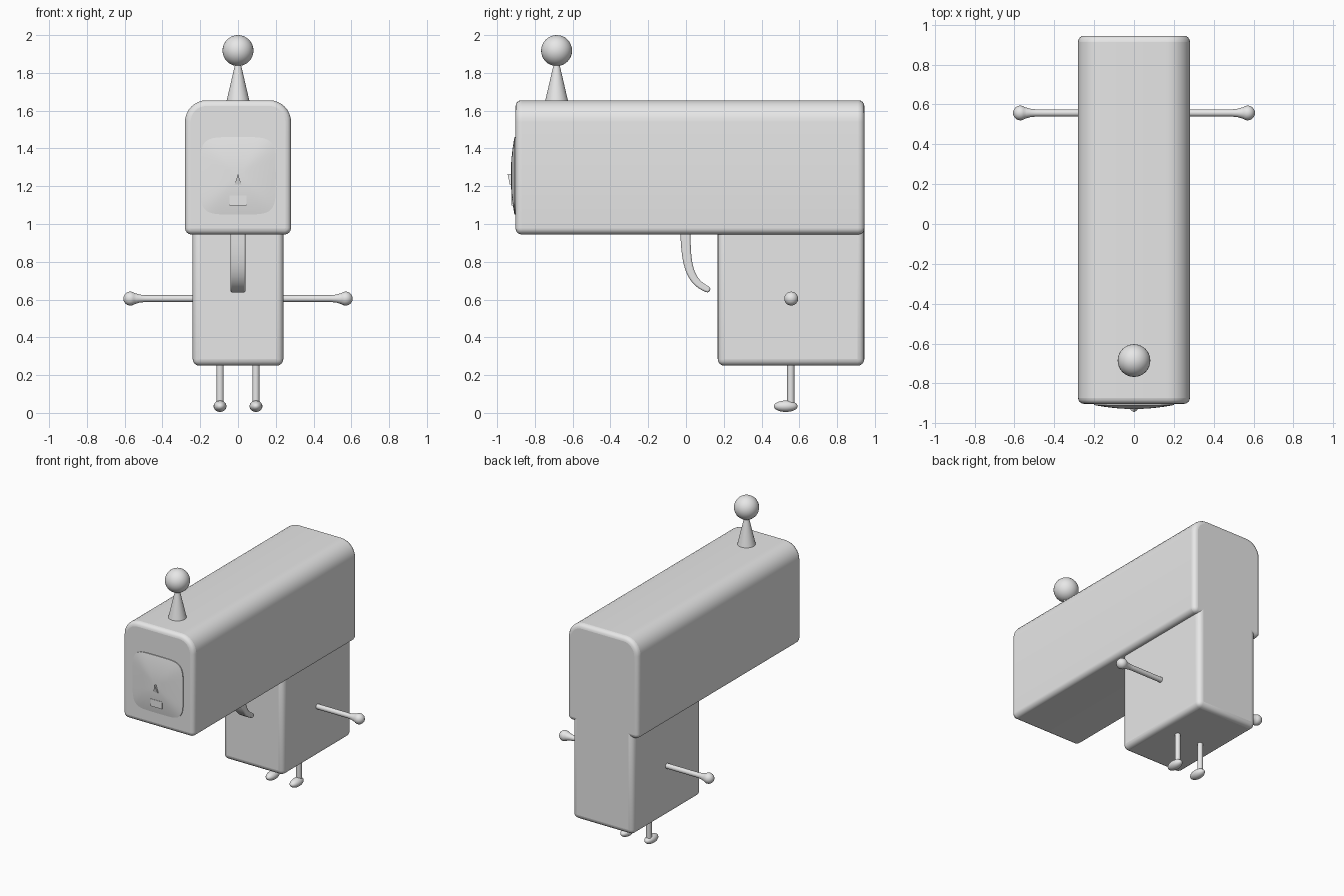
import bpy, bmesh, math
from mathutils import Matrix, Vector

cube = bpy.data.objects.get("Cube")
if cube:
    bpy.data.objects.remove(cube, do_unlink=True)

GREY = (0.8, 0.8, 0.8, 1)
mat = bpy.data.materials.new("plain_grey")
mat.use_nodes = True
mat.diffuse_color = GREY
mat.node_tree.nodes["Principled BSDF"].inputs["Base Color"].default_value = GREY


def finish(name, bm, bevel=0, segments=4, angle=40):
    """Turn a bmesh into a smooth shaded object, with optional rounded edges."""
    bmesh.ops.recalc_face_normals(bm, faces=bm.faces)
    mesh = bpy.data.meshes.new(name)
    bm.to_mesh(mesh)
    bm.free()
    mesh.materials.append(mat)
    obj = bpy.data.objects.new(name, mesh)
    bpy.context.collection.objects.link(obj)
    if bevel:
        mod = obj.modifiers.new("rounded_edges", 'BEVEL')
        mod.width, mod.segments = bevel, segments
        mod.limit_method, mod.angle_limit = 'ANGLE', math.radians(50)
    bpy.ops.object.select_all(action='DESELECT')
    obj.select_set(True)
    bpy.context.view_layer.objects.active = obj
    bpy.ops.object.shade_smooth_by_angle(angle=math.radians(angle))
    return obj


def prism(name, outline, offset, **kw):
    """Extrude a closed 3D outline along an offset vector."""
    bm = bmesh.new()
    face = bm.faces.new([bm.verts.new(p) for p in outline])
    out = bmesh.ops.extrude_face_region(bm, geom=[face])
    moved = [v for v in out["geom"] if isinstance(v, bmesh.types.BMVert)]
    bmesh.ops.translate(bm, verts=moved, vec=offset)
    return finish(name, bm, **kw)


def box(name, low, high, **kw):
    (x0, y0, z0), (x1, y1, z1) = low, high
    return prism(name, [(x0, y0, z0), (x1, y0, z0), (x1, y1, z0), (x0, y1, z0)],
                 (0, 0, z1 - z0), **kw)


def lathe(name, profile, matrix, steps=32):
    """Revolve (radius, height) pairs about local z, then place the part."""
    bm = bmesh.new()
    verts = [bm.verts.new((r, 0, h)) for r, h in profile]
    edges = [bm.edges.new(pair) for pair in zip(verts, verts[1:])]
    bmesh.ops.spin(bm, geom=verts + edges, axis=(0, 0, 1), cent=(0, 0, 0),
                   angle=math.tau, steps=steps, use_duplicate=False)
    bmesh.ops.remove_doubles(bm, verts=bm.verts, dist=1e-5)
    bmesh.ops.transform(bm, matrix=matrix, verts=bm.verts)
    return finish(name, bm)


def ball(name, centre, size):
    bm = bmesh.new()
    bmesh.ops.create_uvsphere(bm, u_segments=32, v_segments=16, radius=1,
                              matrix=Matrix.Translation(centre) @ Matrix.Diagonal((*size, 1)))
    return finish(name, bm)


# Long head: rounded section with softer top corners, run from front to back
section = []
for cx, cz, r, start in ((1, 1.655, 0.115, 0), (-1, 1.655, 0.115, 90),
                         (-1, 0.945, 0.035, 180), (1, 0.945, 0.035, 270)):
    inward = -1 if cz > 1 else 1
    for i in range(9):
        a = math.radians(start + 90 * i / 8)
        section.append((cx * (0.281 - r) + r * math.cos(a), -0.902,
                        cz + inward * r + r * math.sin(a)))
prism("head", section, (0, 1.846, 0), bevel=0.03)

# Body under the rear of the head
box("body", (-0.24, 0.168, 0.25), (0.24, 0.944, 1.05), bevel=0.035)

# Domed face plate made of shrinking rounded squares
bm = bmesh.new()
rings = []
for scale, y in [(1, -0.89)] + [(s, -0.908 - 0.02 * (1 - s * s)) for s in (1, 0.9, 0.7, 0.45, 0.2)]:
    ring = []
    for i in range(48):
        a = math.tau * i / 48
        c, s = math.cos(a), math.sin(a)
        x = math.copysign(abs(c) ** 0.4, c) * 0.2
        z = math.copysign(abs(s) ** 0.4, s) * 0.205
        ring.append(bm.verts.new((x * scale, y, 1.255 + z * scale)))
    rings.append(ring)
for a, b in zip(rings, rings[1:]):
    for i in range(48):
        j = (i + 1) % 48
        bm.faces.new((a[i], a[j], b[j], b[i]))
bm.faces.new(rings[-1])
finish("face_plate", bm)

# Nose wedge and mouth plate
prism("nose", [(-0.018, -0.933, 1.21), (0.018, -0.933, 1.21), (0, -0.945, 1.265)],
      (0, 0.022, 0))
box("mouth", (-0.045, -0.925, 1.098), (0.045, -0.916, 1.15))

# Curved tapering hook in front of the body
p0, p1, p2, p3 = (Vector(p) for p in ((-0.003, 1), (-0.003, 0.8), (0.01, 0.7), (0.112, 0.655)))
front_side, back_side = [], []
for i in range(17):
    t = i / 16
    u = 1 - t
    point = p0 * u**3 + p1 * 3 * u * u * t + p2 * 3 * u * t * t + p3 * t**3
    tangent = ((p1 - p0) * u * u + (p2 - p1) * 2 * u * t + (p3 - p2) * t * t).normalized()
    normal = Vector((-tangent.y, tangent.x)) * (0.028 - 0.011 * t)
    front_side.append(point - normal)
    back_side.append(point + normal)
tip = [p3 + tangent * 0.017 * math.sin(a) - normal * math.cos(a)
       for a in (math.pi * k / 6 for k in range(1, 6))]
outline = front_side + tip + back_side[::-1]
prism("hook", [(-0.04, p.x, p.y) for p in outline], (0.08, 0, 0), bevel=0.008, segments=2)

# Antenna: cone with a ball on top
lathe("antenna_cone", [(0, 0), (0.062, 0), (0.012, 0.215), (0, 0.215)],
      Matrix.Translation((0, -0.685, 1.645)))
ball("antenna_ball", (0, -0.685, 1.918), (0.082, 0.082, 0.082))

# Arms with flared round hands, and legs with oval feet
arm_profile = [(0, 0.2), (0.018, 0.2), (0.018, 0.49), (0.021, 0.52), (0.027, 0.54)]
for i in range(9):
    a = math.radians(-40 + 130 * i / 8)
    arm_profile.append((0.037 * math.cos(a), 0.57 + 0.037 * math.sin(a)))
for side, sign in (("left", 1), ("right", -1)):
    lathe(side + "_arm", arm_profile,
          Matrix.Translation((0, 0.557, 0.605)) @ Matrix.Rotation(sign * math.pi / 2, 4, 'Y'))
    lathe(side + "_leg", [(0, 0.03), (0.019, 0.03), (0.019, 0.3), (0, 0.3)],
          Matrix.Translation((sign * 0.095, 0.555, 0)))
    ball(side + "_foot", (sign * 0.095, 0.528, 0.035), (0.034, 0.063, 0.03))
